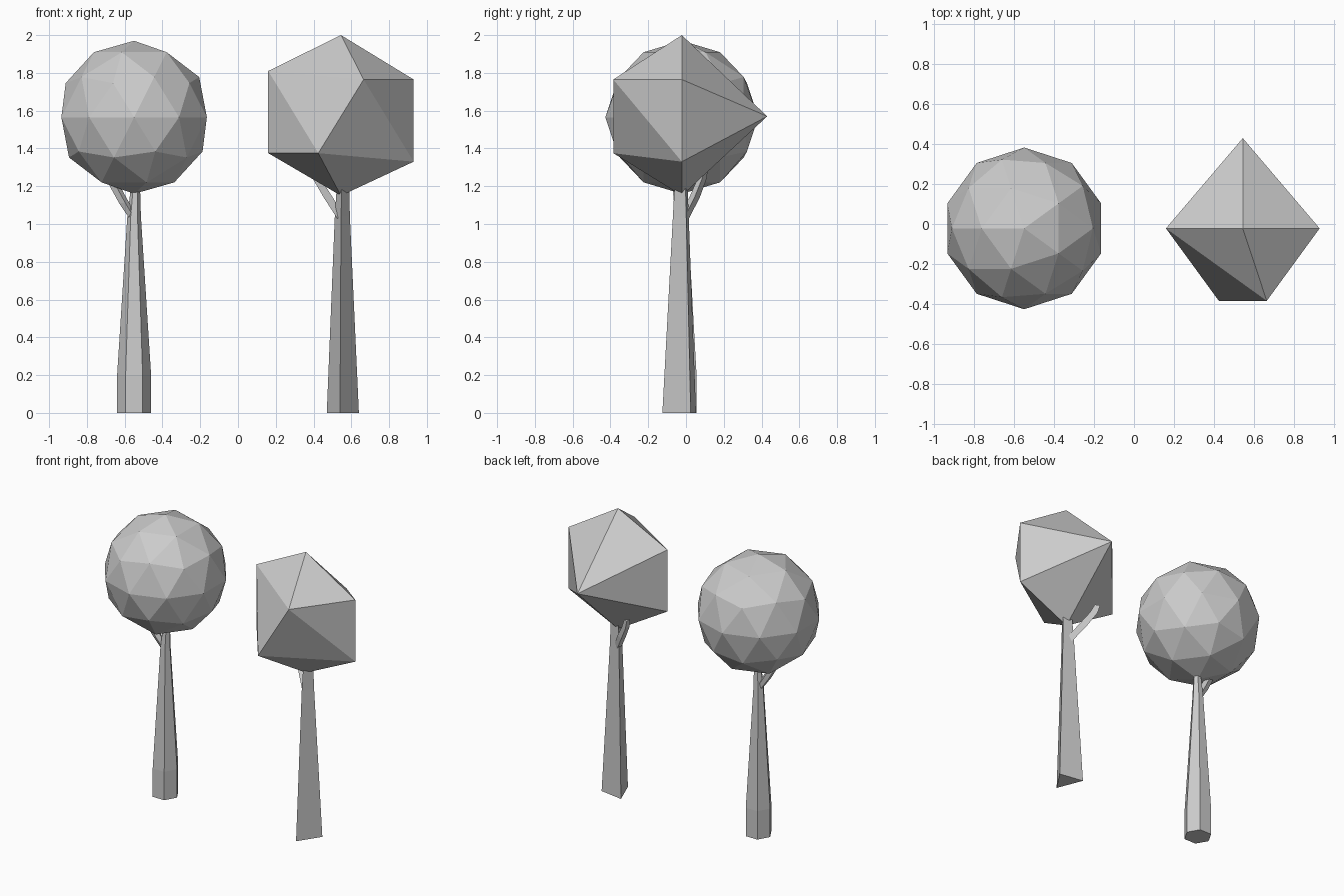
import bpy
import bmesh
from math import cos, sin, pi

if "Cube" in bpy.data.objects:
    bpy.data.objects.remove(bpy.data.objects["Cube"], do_unlink=True)

# One plain grey for everything
grey = bpy.data.materials.new("light_grey")
grey.use_nodes = True
colour = (0.6, 0.6, 0.6, 1)
grey.diffuse_color = colour
grey.node_tree.nodes["Principled BSDF"].inputs["Base Color"].default_value = colour


def finish(name, bm):
    bmesh.ops.recalc_face_normals(bm, faces=bm.faces)
    mesh = bpy.data.meshes.new(name)
    bm.to_mesh(mesh)
    bm.free()
    mesh.materials.append(grey)
    obj = bpy.data.objects.new(name, mesh)
    bpy.context.collection.objects.link(obj)
    return obj


def polygon(sides):
    return [(cos(2 * pi * i / sides), sin(2 * pi * i / sides)) for i in range(sides)]


def loft(name, profile, sections):
    """Skin a flat profile through (x, y, z, scale) sections."""
    bm = bmesh.new()
    rings = [[bm.verts.new((x + px * s, y + py * s, z)) for px, py in profile]
             for x, y, z, s in sections]
    n = len(profile)
    for low, high in zip(rings, rings[1:]):
        for i in range(n):
            j = (i + 1) % n
            bm.faces.new((low[i], low[j], high[j], high[i]))
    bm.faces.new(rings[0])
    bm.faces.new(rings[-1])
    return finish(name, bm)


# Round tree: faceted ball, hexagonal trunk and a side branch
bm = bmesh.new()
bmesh.ops.create_icosphere(bm, subdivisions=2, radius=0.405)
ball = finish("round_crown", bm)
ball.location = (-0.55, -0.022, 1.565)
ball.rotation_euler.z = pi

loft("round_tree_trunk", polygon(6), [
    (-0.55, -0.022, 0, 0.09), (-0.55, -0.022, 0.2, 0.09),
    (-0.55, -0.022, 1.04, 0.036), (-0.54, -0.02, 1.25, 0.02)])
loft("round_tree_branch", polygon(5), [
    (-0.555, -0.022, 1.03, 0.025), (-0.605, -0.035, 1.11, 0.03),
    (-0.66, -0.045, 1.21, 0.03), (-0.68, -0.05, 1.26, 0.02)])

# Angular tree: coarse convex crown, triangular trunk and a side branch
corners = [
    (0.545, -0.022, 2.0), (0.545, -0.022, 1.15), (0.545, 0.43, 1.57),
    (0.16, -0.022, 1.81), (0.16, -0.022, 1.375),
    (0.93, -0.022, 1.765), (0.93, -0.022, 1.33),
    (0.665, -0.385, 1.765), (0.425, -0.385, 1.375)]
bm = bmesh.new()
for corner in corners:
    bm.verts.new(corner)
bmesh.ops.convex_hull(bm, input=bm.verts)
finish("angular_crown", bm)

triangle = [(-0.01, -0.105), (0.09, 0.045), (-0.08, 0.073)]
loft("angular_tree_trunk", triangle, [
    (0.55, -0.02, 0, 1), (0.55, -0.02, 1.04, 0.47), (0.555, -0.02, 1.25, 0.36)])
loft("angular_tree_branch", polygon(3), [
    (0.54, -0.01, 1.03, 0.03), (0.47, 0.045, 1.14, 0.032),
    (0.41, 0.085, 1.24, 0.028), (0.39, 0.1, 1.3, 0.02)])
